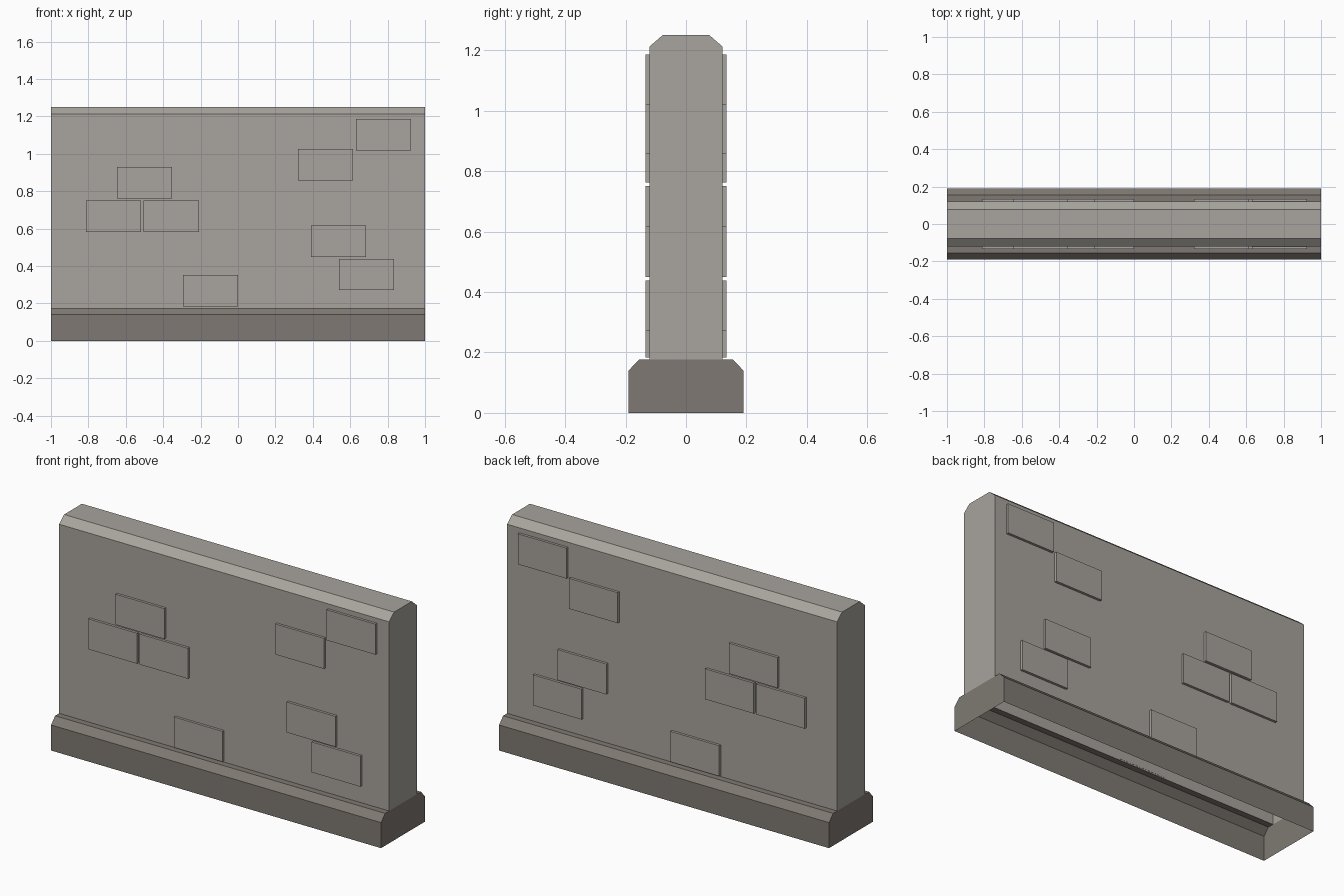
import bpy
import bmesh

if "Cube" in bpy.data.objects:
    bpy.data.objects.remove(bpy.data.objects["Cube"])


def material(name, rgb):
    m = bpy.data.materials.new(name)
    m.diffuse_color = (*rgb, 1.0)
    m.use_nodes = True
    m.node_tree.nodes["Principled BSDF"].inputs["Base Color"].default_value = m.diffuse_color
    return m


STONE = material("light stone", (0.392, 0.371, 0.337))
DARK = material("dark stone", (0.212, 0.191, 0.168))


def finish(bm, name, mat):
    me = bpy.data.meshes.new(name)
    bm.to_mesh(me)
    bm.free()
    me.materials.append(mat)
    ob = bpy.data.objects.new(name, me)
    bpy.context.collection.objects.link(ob)
    return ob


def extrude_profile(name, half, mat, skip):
    """Mirror a (y, z) half profile, run it along x, leave listed sides open."""
    pts = half + [(-y, z) for y, z in reversed(half)]
    n = len(pts)
    bm = bmesh.new()
    left = [bm.verts.new((-1, y, z)) for y, z in pts]
    right = [bm.verts.new((1, y, z)) for y, z in pts]
    bm.faces.new(right)
    bm.faces.new(left[::-1])
    for i in range(n):
        if i not in skip:
            j = (i + 1) % n
            bm.faces.new((right[i], left[i], left[j], right[j]))
    return finish(bm, name, mat)


# Plinth: hollow shell, open underneath and where the wall rises from it
extrude_profile("base_plinth",
                [(0.19, 0), (0.19, 0.14), (0.155, 0.177), (0.12, 0.177)],
                DARK, {3, 7})

# Wall body with chamfered top, open at the bottom
extrude_profile("wall_body", [(0.12, 0.177), (0.12, 1.213), (0.077, 1.25)],
                STONE, {5})

# Raised bricks: lower-left corner (x, z), repeated on front and back
BRICKS = [(-0.648, 0.762), (-0.813, 0.583), (-0.504, 0.583), (0.32, 0.858),
          (0.631, 1.019), (0.389, 0.449), (0.54, 0.271), (-0.295, 0.184)]
W, H = 0.295, 0.167
for side, label in ((-1, "front"), (1, "back")):
    bm = bmesh.new()
    for x, z in BRICKS:
        cube = bmesh.ops.create_cube(bm, size=1)["verts"]
        for v in cube:
            v.co = (x + W * (v.co.x + 0.5),
                    side * 0.1265 + v.co.y * 0.015,
                    z + H * (v.co.z + 0.5))
    # hidden faces against the wall are dropped
    bm.normal_update()
    bmesh.ops.delete(bm, geom=[f for f in bm.faces if f.normal.y * side < -0.9],
                     context="FACES")
    finish(bm, label + "_bricks", STONE)
